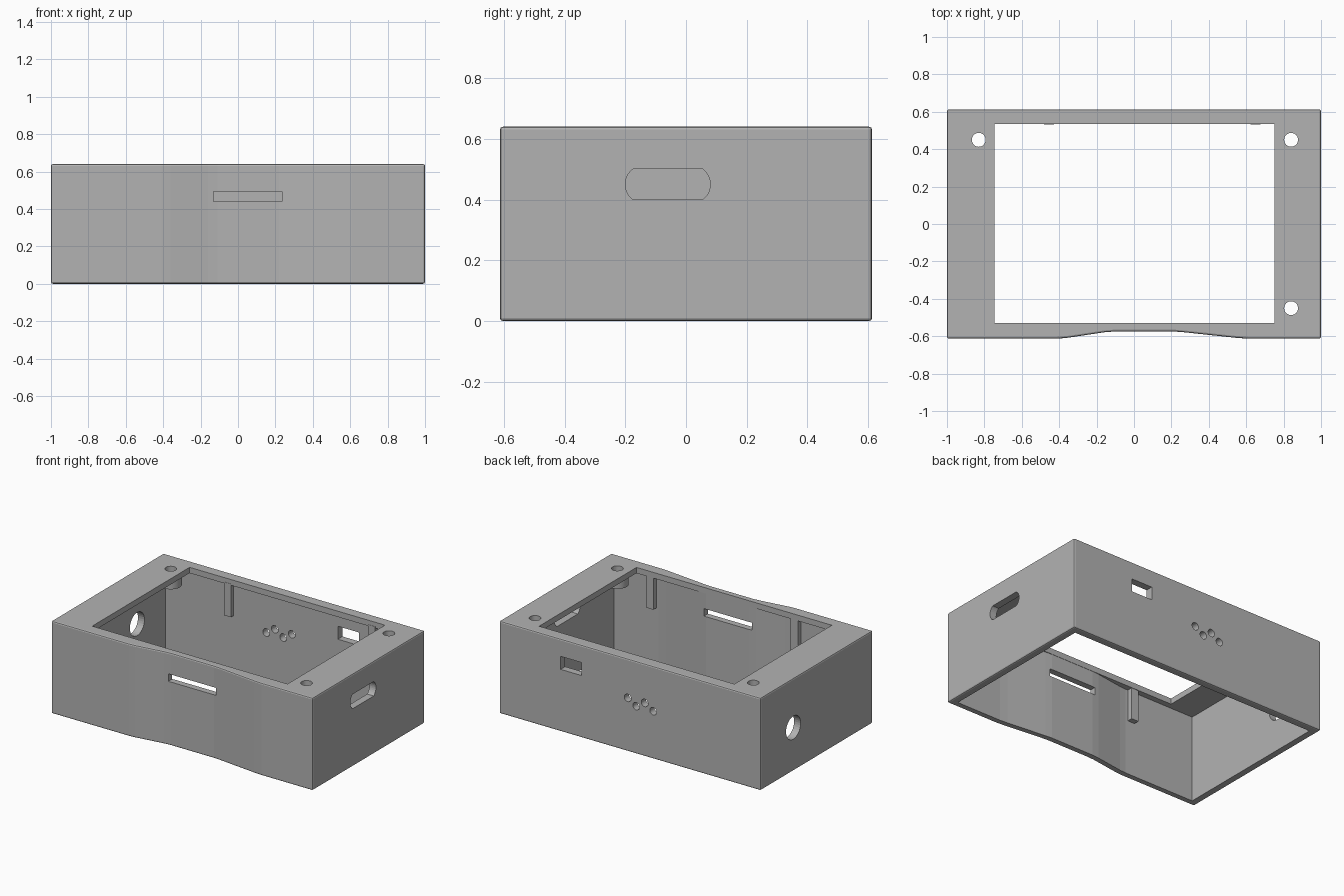
import bpy, bmesh, math

if "Cube" in bpy.data.objects:
    bpy.data.objects.remove(bpy.data.objects["Cube"], do_unlink=True)

grey = bpy.data.materials.new("mid grey plastic")
grey.use_nodes = True
grey.diffuse_color = (0.45, 0.45, 0.45, 1)
grey.node_tree.nodes["Principled BSDF"].inputs["Base Color"].default_value = (0.45, 0.45, 0.45, 1)

PLACE = {
    "x": lambda u, v, w: (w, u, v),
    "y": lambda u, v, w: (u, w, v),
    "z": lambda u, v, w: (u, v, w),
}


def prism(name, outline, axis, low, high):
    """Extrude a 2D outline along an axis."""
    bm = bmesh.new()
    rings = [[bm.verts.new(PLACE[axis](u, v, w)) for u, v in outline] for w in (low, high)]
    for ring in rings:
        bm.faces.new(ring)
    for i in range(len(outline)):
        j = (i + 1) % len(outline)
        bm.faces.new((rings[0][i], rings[0][j], rings[1][j], rings[1][i]))
    bmesh.ops.recalc_face_normals(bm, faces=bm.faces)
    mesh = bpy.data.meshes.new(name)
    bm.to_mesh(mesh)
    bm.free()
    mesh.materials.append(grey)
    obj = bpy.data.objects.new(name, mesh)
    bpy.context.scene.collection.objects.link(obj)
    return obj


def rect(u0, u1, v0, v1):
    return [(u0, v0), (u1, v0), (u1, v1), (u0, v1)]


def arc(u, v, r, start, end, steps):
    angles = [math.radians(start + (end - start) * i / steps) for i in range(steps + 1)]
    return [(u + r * math.cos(a), v + r * math.sin(a)) for a in angles]


def circle(u, v, r, sides=32):
    return arc(u, v, r, 0, 360, sides)[:-1]


def bake(obj):
    """Apply every modifier."""
    graph = bpy.context.evaluated_depsgraph_get()
    mesh = bpy.data.meshes.new_from_object(obj.evaluated_get(graph))
    obj.modifiers.clear()
    obj.data = mesh


def cut(obj, cutters):
    for cutter in cutters:
        mod = obj.modifiers.new("cut", "BOOLEAN")
        mod.operation = "DIFFERENCE"
        mod.solver = "EXACT"
        mod.object = cutter
    bake(obj)


W, D, H = 1.0, 0.613, 0.64
WALL, FRONT_WALL, LID = 0.05, 0.043, 0.04


def footprint(side, front):
    """Plan outline with the shallow scoop in the front wall."""
    x, back, f = W - side, D - side, -D + front
    scoop = [(-0.41, 0), (-0.36, 0.004), (-0.16, 0.034), (-0.11, 0.038),
             (0.22, 0.038), (0.27, 0.034), (0.55, 0.004), (0.61, 0)]
    return [(-x, f)] + [(u, f + d) for u, d in scoop] + [(x, f), (x, back), (-x, back)]


# Outer shell with softened edges
body = prism("case_body", footprint(0, 0), "z", 0, H)
bevel = body.modifiers.new("soft edges", "BEVEL")
bevel.width = 0.01
bevel.segments = 2
bevel.limit_method = "ANGLE"
bevel.angle_limit = math.radians(30)
bake(body)

# Cavity, lid window and wall openings
cutters = [
    prism("cavity", footprint(WALL, FRONT_WALL), "z", -0.1, H - LID),
    prism("window", rect(-0.745, 0.75, -0.53, 0.535), "z", 0.5, 0.8),
    prism("front_slot", rect(-0.13, 0.235, 0.44, 0.492), "y", -0.7, -0.5),
    prism("back_port", rect(0.37, 0.53, 0.43, 0.52), "y", 0.5, 0.7),
    prism("round_port", circle(0.255, 0.3, 0.08), "x", -1.1, -0.9),
    prism("oblong_port", arc(0.0175, 0.45, 0.0625, -53, 53, 10)
          + arc(-0.1375, 0.45, 0.0625, 127, 233, 10), "x", 0.9, 1.1),
]
for i in range(4):
    cutters.append(prism("back_hole", circle(0.017 - 0.065 * i, 0.33 if i % 2 else 0.37, 0.026, 24),
                         "y", 0.5, 0.7))

# Screw holes and their bosses under the lid
for x, y in ((-0.83, 0.45), (0.84, 0.45), (0.84, -0.45)):
    hole = prism("screw_hole", circle(x, y, 0.037), "z", 0.4, 0.8)
    boss = prism("screw_boss", circle(x, y, 0.07), "z", 0.53, H - LID + 0.01)
    cut(boss, [hole])
    cutters.append(hole)

cut(body, cutters)
for cutter in cutters:
    bpy.data.objects.remove(cutter, do_unlink=True)

# Short ribs hanging inside the long walls
for x in (-0.455, 0.65):
    for side in (-1, 1):
        y0, y1 = sorted((side * 0.533, side * 0.585))
        prism("wall_rib", rect(x - 0.027, x + 0.027, y0, y1), "z", 0.38, H - LID + 0.01)

# Smooth the round parts, keep edges sharp
bpy.ops.object.select_all(action="DESELECT")
for obj in bpy.context.scene.objects:
    if obj.name.startswith("screw_boss"):
        obj.select_set(True)
        bpy.context.view_layer.objects.active = obj
bpy.ops.object.shade_smooth_by_angle(angle=math.radians(25))
